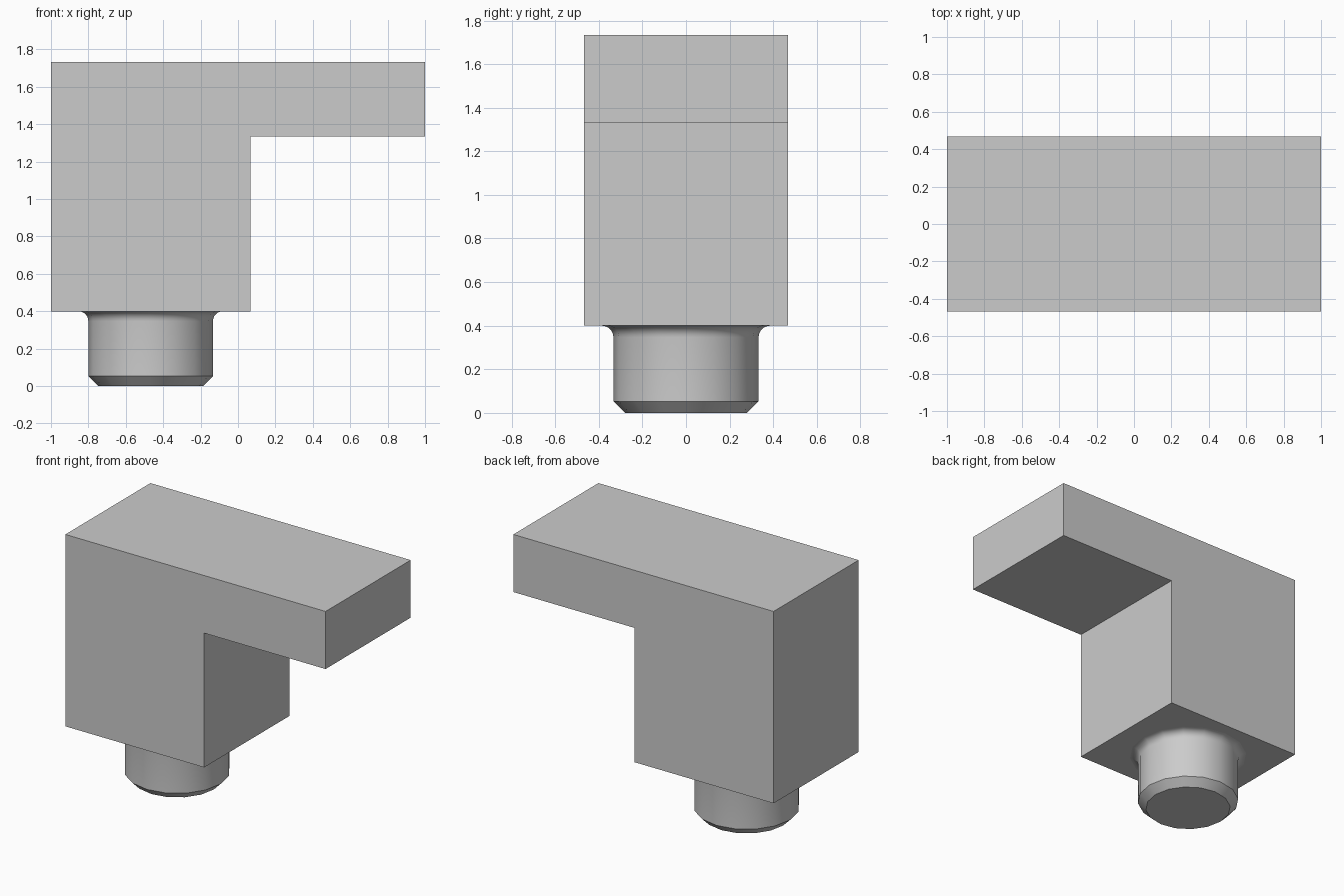
import bpy, bmesh, math

cube = bpy.data.objects.get("Cube")
if cube:
    bpy.data.objects.remove(cube, do_unlink=True)

grey = bpy.data.materials.new("light_grey")
grey.use_nodes = True
colour = (0.6, 0.6, 0.6, 1)
grey.diffuse_color = colour
grey.node_tree.nodes["Principled BSDF"].inputs["Base Color"].default_value = colour


def make_object(name, bm):
    bmesh.ops.recalc_face_normals(bm, faces=bm.faces)
    mesh = bpy.data.meshes.new(name)
    bm.to_mesh(mesh)
    bm.free()
    mesh.materials.append(grey)
    ob = bpy.data.objects.new(name, mesh)
    bpy.context.collection.objects.link(ob)
    return ob


# Bracket body: upright block with an overhanging arm, one extruded profile
half_depth = 0.467
profile = [(-1, 0.4), (0.067, 0.4), (0.067, 1.333), (1, 1.333), (1, 1.733), (-1, 1.733)]
bm = bmesh.new()
face = bm.faces.new([bm.verts.new((x, -half_depth, z)) for x, z in profile])
sweep = bmesh.ops.extrude_face_region(bm, geom=[face])
moved = [v for v in sweep["geom"] if isinstance(v, bmesh.types.BMVert)]
bmesh.ops.translate(bm, verts=moved, vec=(0, 2 * half_depth, 0))
make_object("bracket_body", bm)

# Round peg: chamfered foot, straight side and a fillet flaring into the body
sides, radius, fillet, top = 16, 0.333, 0.053, 0.4
rings = [(0.28, 0), (radius, 0.053)]
for i in range(7):
    a = math.radians(15 * i)
    rings.append((radius + fillet * (1 - math.cos(a)), top - fillet * (1 - math.sin(a))))

bm = bmesh.new()
loops = []
for r, z in rings:
    angles = [math.tau * k / sides for k in range(sides)]
    loops.append([bm.verts.new((r * math.cos(a), r * math.sin(a), z)) for a in angles])
for low, high in zip(loops, loops[1:]):
    for k in range(sides):
        n = (k + 1) % sides
        bm.faces.new((low[k], low[n], high[n], high[k]))
bm.faces.new(loops[0])
bm.faces.new(loops[-1])
peg = make_object("locating_peg", bm)
peg.location.x = -0.467

# Smooth the round side, keep the chamfer edges crisp
bpy.ops.object.select_all(action="DESELECT")
peg.select_set(True)
bpy.context.view_layer.objects.active = peg
bpy.ops.object.shade_smooth_by_angle(angle=math.radians(30))
